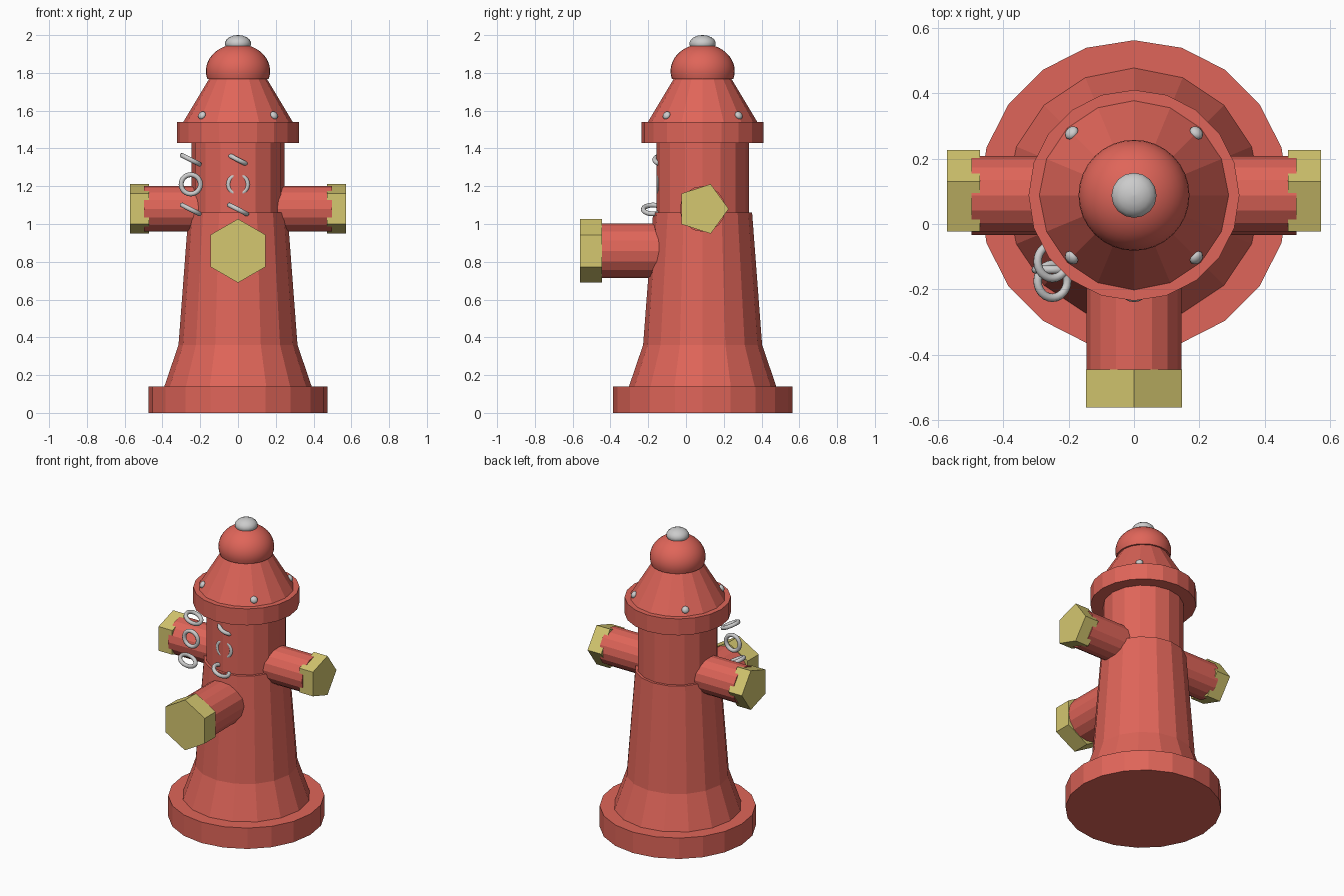
import bpy, bmesh
from math import sin, cos, pi, radians
from mathutils import Matrix, Vector

if "Cube" in bpy.data.objects:
    bpy.data.objects.remove(bpy.data.objects["Cube"])

AXIS_Y = 0.088  # the barrel stands slightly behind the origin


def material(name, rgb):
    m = bpy.data.materials.new(name)
    m.diffuse_color = (*rgb, 1)
    m.use_nodes = True
    m.node_tree.nodes["Principled BSDF"].inputs["Base Color"].default_value = m.diffuse_color
    return m


RED = material("red_paint", (0.74, 0.13, 0.10))
BRASS = material("brass_paint", (0.66, 0.57, 0.16))


def finish(bm, name, mat=None, smooth=False, mirror=False):
    bmesh.ops.recalc_face_normals(bm, faces=bm.faces)
    for f in bm.faces:
        f.smooth = smooth
    me = bpy.data.meshes.new(name)
    bm.to_mesh(me)
    bm.free()
    ob = bpy.data.objects.new(name, me)
    bpy.context.collection.objects.link(ob)
    if mat:
        me.materials.append(mat)
    if mirror:
        ob.modifiers.new("Mirror", 'MIRROR').use_mirror_merge = False
    return ob


def lathe(name, profile, sides, mat=None, matrix=None, **kw):
    """Turn (radius, height) points around z, capping both ends."""
    matrix = matrix or Matrix.Translation((0, AXIS_Y, 0))
    bm = bmesh.new()
    rings = []
    for r, z in profile:
        rings.append([bm.verts.new(matrix @ Vector((r * cos(a), r * sin(a), z)))
                      for a in (pi / 2 + 2 * pi * i / sides for i in range(sides))])
    for a, b in zip(rings, rings[1:]):
        for i in range(sides):
            j = (i + 1) % sides
            bm.faces.new((a[i], a[j], b[j], b[i]))
    bm.faces.new(rings[0])
    bm.faces.new(rings[-1])
    return finish(bm, name, mat, **kw)


def torus(name, centre, tilt, major=0.051, minor=0.013, n=24, m=10):
    mat = Matrix.Translation(centre) @ tilt
    bm = bmesh.new()
    v = []
    for i in range(n):
        u = 2 * pi * i / n
        for k in range(m):
            w = 2 * pi * k / m
            r = major + minor * cos(w)
            v.append(bm.verts.new(mat @ Vector((r * cos(u), r * sin(u), minor * sin(w)))))
    for i in range(n):
        for k in range(m):
            i2, k2 = (i + 1) % n, (k + 1) % m
            bm.faces.new((v[i*m+k], v[i2*m+k], v[i2*m+k2], v[i*m+k2]))
    finish(bm, name, smooth=True)


def arc(rx, rz, z, start, end, steps):
    """Elliptical dome profile between two elevations in degrees."""
    return [(rx * cos(radians(t)), z + rz * sin(radians(t)))
            for t in (start + (end - start) * i / steps for i in range(steps + 1))]


# Barrel, base and bonnet
lathe("base_flange", [(0.475, 0), (0.475, 0.14)], 20, RED)
lathe("lower_barrel", [(0.39, 0.14), (0.315, 0.36), (0.262, 1.06)], 16, RED)
lathe("upper_barrel", [(0.245, 1.0), (0.245, 1.46)], 16, RED)
lathe("bonnet_flange", [(0.323, 1.43), (0.323, 1.54)], 20, RED)
lathe("bonnet", [(0.29, 1.54), (0.152, 1.77)], 16, RED)
dome = lathe("bonnet_dome", arc(0.17, 0.143, 1.81, -17, 89, 12), 32, RED, smooth=True)
cap = lathe("top_nut", arc(0.07, 0.045, 1.955, -30, 88, 6), 16, smooth=True)
for ob in (dome, cap):
    bpy.context.view_layer.objects.active = ob
    ob.select_set(True)
    bpy.ops.object.shade_smooth_by_angle(angle=radians(40))
    ob.select_set(False)

# Bonnet bolts, lying on the cone
for i in range(4):
    place = (Matrix.Translation((0, AXIS_Y, 1.575))
             @ Matrix.Rotation(pi / 4 + i * pi / 2, 4, 'Z')
             @ Matrix.Translation((0.27, 0, 0)) @ Matrix.Rotation(radians(59), 4, 'Y'))
    lathe(f"bonnet_bolt_{i + 1}", arc(0.023, 0.016, 0, -85, 85, 8), 12,
          matrix=place, smooth=True)

# Side outlets with five-sided caps, mirrored
side = Matrix.Translation((0, AXIS_Y, 1.08)) @ Matrix.Rotation(pi / 2, 4, 'Y')
lathe("side_outlets", [(0.121, 0.1), (0.121, 0.498)], 16, RED, side, mirror=True)
lathe("side_caps", [(0.138, 0.472), (0.138, 0.573)], 5, BRASS, side, mirror=True)

# Front outlet with hexagonal cap
front = Matrix.Translation((0, 0, 0.858)) @ Matrix.Rotation(pi / 2, 4, 'X')
lathe("front_outlet", [(0.145, 0), (0.145, 0.46)], 16, RED, front)
lathe("front_cap", [(0.169, 0.445), (0.169, 0.562)], 6, BRASS, front)

# Two short chains, one half sunk into the barrel
flat = Matrix.Rotation(radians(27), 4, 'Y')
upright = Matrix.Rotation(pi / 2, 4, 'X')
for label, x in (("left", -0.25), ("middle", 0.0)):
    for k, (y, z, tilt) in enumerate(((-0.115, 1.34, flat), (-0.14, 1.21, upright),
                                      (-0.175, 1.077, flat))):
        torus(f"{label}_chain_link_{k + 1}", (x, y, z), tilt)
